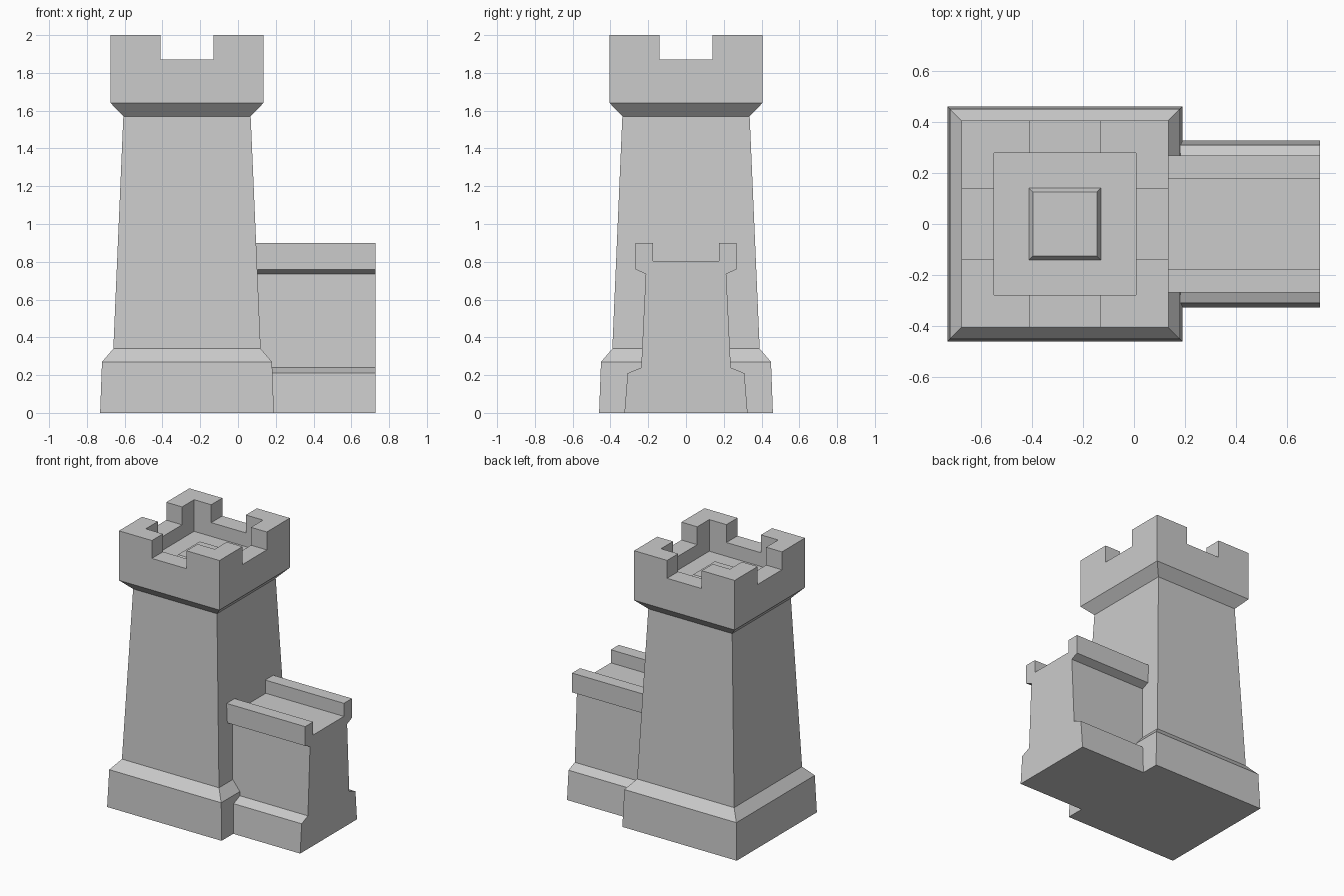
import bpy, bmesh

if "Cube" in bpy.data.objects:
    bpy.data.objects.remove(bpy.data.objects["Cube"])

CX = -0.27  # tower centre


def finish(name, bm):
    bmesh.ops.recalc_face_normals(bm, faces=bm.faces)
    mesh = bpy.data.meshes.new(name)
    bm.to_mesh(mesh)
    bm.free()
    obj = bpy.data.objects.new(name, mesh)
    bpy.context.collection.objects.link(obj)
    return obj


def bridge(bm, rings):
    """Skin consecutive vertex rings and cap both ends."""
    n = len(rings[0])
    for a, b in zip(rings, rings[1:]):
        for i in range(n):
            j = (i + 1) % n
            bm.faces.new((a[i], a[j], b[j], b[i]))
    bm.faces.new(rings[0])
    bm.faces.new(rings[-1])


def square_loft(name, profile):
    bm = bmesh.new()
    corners = [(-1, -1), (1, -1), (1, 1), (-1, 1)]
    bridge(bm, [[bm.verts.new((CX + r * sx, r * sy, z)) for sx, sy in corners]
                for r, z in profile])
    return finish(name, bm)


def box(name, center, size):
    bm = bmesh.new()
    bmesh.ops.create_cube(bm, size=1)
    for v in bm.verts:
        v.co = [c + k * s for c, k, s in zip(center, v.co, size)]
    return finish(name, bm)


# Tower: plinth, tapered shaft, flared parapet, sunken roof with raised hatch
tower = square_loft("tower", [
    (0.46, 0), (0.45, 0.27), (0.39, 0.34), (0.337, 1.57), (0.404, 1.64),
    (0.404, 2.0), (0.277, 2.0), (0.277, 1.77), (0.14, 1.77), (0.125, 1.795)])

# Battlement gaps, one cutter per axis
for axis, size in (("x", (1.2, 0.278, 0.4)), ("y", (0.278, 1.2, 0.4))):
    cutter = box("gap_cutter_" + axis, (CX, 0, 2.07), size)
    cutter.hide_render = True
    cutter.hide_set(True)
    mod = tower.modifiers.new("gaps_" + axis, "BOOLEAN")
    mod.operation = "DIFFERENCE"
    mod.solver = "EXACT"
    mod.object = cutter

# Side wall: mirrored cross-section with twin parapets, extruded along x
half = [(0.326, 0), (0.309, 0.21), (0.237, 0.24), (0.213, 0.735),
        (0.268, 0.76), (0.268, 0.9), (0.176, 0.9), (0.176, 0.805)]
section = half + [(-y, z) for y, z in reversed(half)]
bm = bmesh.new()
bridge(bm, [[bm.verts.new((x, y, z)) for y, z in section] for x in (0.06, 0.728)])
finish("side_wall", bm)
